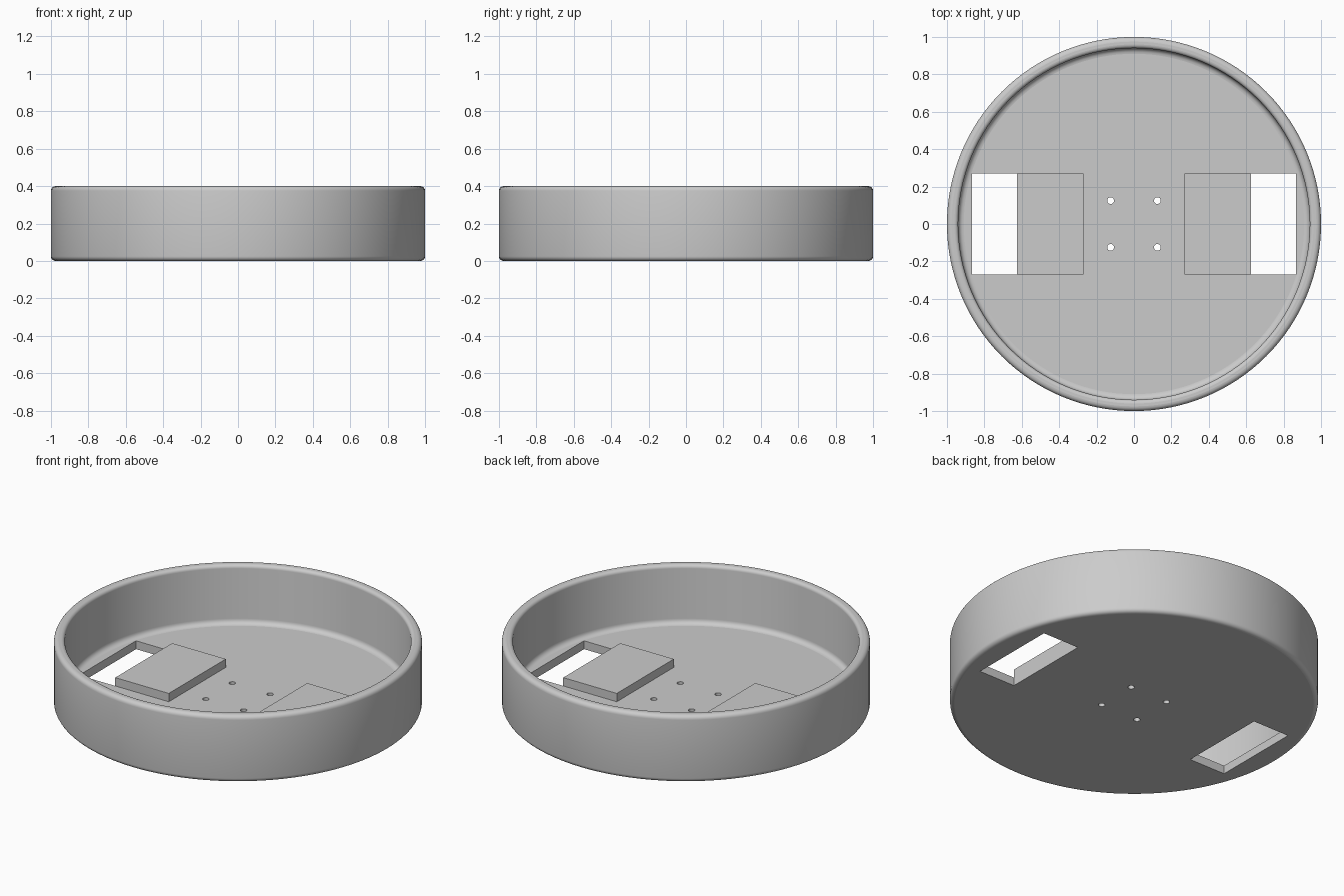
import bpy, bmesh
from math import sin, cos, pi, radians
from mathutils import Matrix

cube = bpy.data.objects.get("Cube")
if cube:
    bpy.data.objects.remove(cube, do_unlink=True)

HEIGHT, FLOOR, BLOCK_TOP = 0.4, 0.05, 0.1
OUTER, INNER = 1.0, 0.94
SLOT_IN, SLOT_OUT, HALF_DEPTH = 0.625, 0.865, 0.27

grey = bpy.data.materials.new("plain grey")
grey.use_nodes = True
colour = (0.6, 0.6, 0.6, 1)
grey.diffuse_color = colour
grey.node_tree.nodes["Principled BSDF"].inputs["Base Color"].default_value = colour


def make_object(name, bm):
    bmesh.ops.recalc_face_normals(bm, faces=bm.faces)
    mesh = bpy.data.meshes.new(name)
    bm.to_mesh(mesh)
    bm.free()
    mesh.materials.append(grey)
    obj = bpy.data.objects.new(name, mesh)
    bpy.context.collection.objects.link(obj)
    return obj


def box(name, x0, x1, z0, z1):
    bm = bmesh.new()
    place = Matrix.Translation(((x0 + x1) / 2, 0, (z0 + z1) / 2))
    size = Matrix.Diagonal((abs(x1 - x0), 2 * HALF_DEPTH, z1 - z0, 1))
    bmesh.ops.create_cube(bm, size=1, matrix=place @ size)
    return make_object(name, bm)


def pin(name, x, y, radius):
    bm = bmesh.new()
    bmesh.ops.create_cone(bm, cap_ends=True, segments=24, radius1=radius, radius2=radius,
                          depth=0.3, matrix=Matrix.Translation((x, y, 0)))
    return make_object(name, bm)


def arc(r, z, radius, start, end, steps=5):
    angles = [radians(start + (end - start) * i / steps) for i in range(steps + 1)]
    return [(r + radius * cos(a), z + radius * sin(a)) for a in angles]


def combine(target, tool, operation):
    tool.hide_render = True
    mod = target.modifiers.new("combine", 'BOOLEAN')
    mod.operation = operation
    mod.solver = 'EXACT'
    mod.object = tool
    bpy.context.view_layer.objects.active = target
    bpy.ops.object.modifier_apply(modifier=mod.name)
    bpy.data.objects.remove(tool, do_unlink=True)


# Round tray: wall with rounded edges and a filleted floor
edge, rim, fillet = 0.025, 0.02, 0.03
profile = (arc(OUTER - edge, edge, edge, -90, 0)
           + arc(OUTER - edge, HEIGHT - edge, edge, 0, 90)
           + arc(INNER + rim, HEIGHT - rim, rim, 90, 180)
           + arc(INNER - fillet, FLOOR + fillet, fillet, 0, -90))
bm = bmesh.new()
verts = [bm.verts.new((r, 0, z)) for r, z in profile]
edges = [bm.edges.new(pair) for pair in zip(verts, verts[1:])]
bmesh.ops.spin(bm, geom=verts + edges, cent=(0, 0, 0), axis=(0, 0, 1),
               angle=2 * pi, steps=128)
bmesh.ops.remove_doubles(bm, verts=bm.verts, dist=0.0001)
bmesh.ops.holes_fill(bm, edges=bm.edges, sides=0)
tray = make_object("round_tray", bm)

# Raised blocks with a slot through the floor beside each
for side in (-1, 1):
    combine(tray, box("raised_block", side * 0.27, side * 0.7, 0.02, BLOCK_TOP), 'UNION')
    combine(tray, box("slot_cutter", side * SLOT_IN, side * SLOT_OUT, -0.1, 0.2), 'DIFFERENCE')

# Four small screw holes
for x in (-0.125, 0.125):
    for y in (-0.125, 0.125):
        combine(tray, pin("hole_cutter", x, y, 0.018), 'DIFFERENCE')

# Smooth the curved walls, keep the level faces flat
bpy.ops.object.select_all(action='DESELECT')
tray.select_set(True)
bpy.context.view_layer.objects.active = tray
bpy.ops.object.shade_smooth_by_angle(angle=radians(35))
for face in tray.data.polygons:
    if abs(face.normal.z) > 0.999:
        face.use_smooth = False
